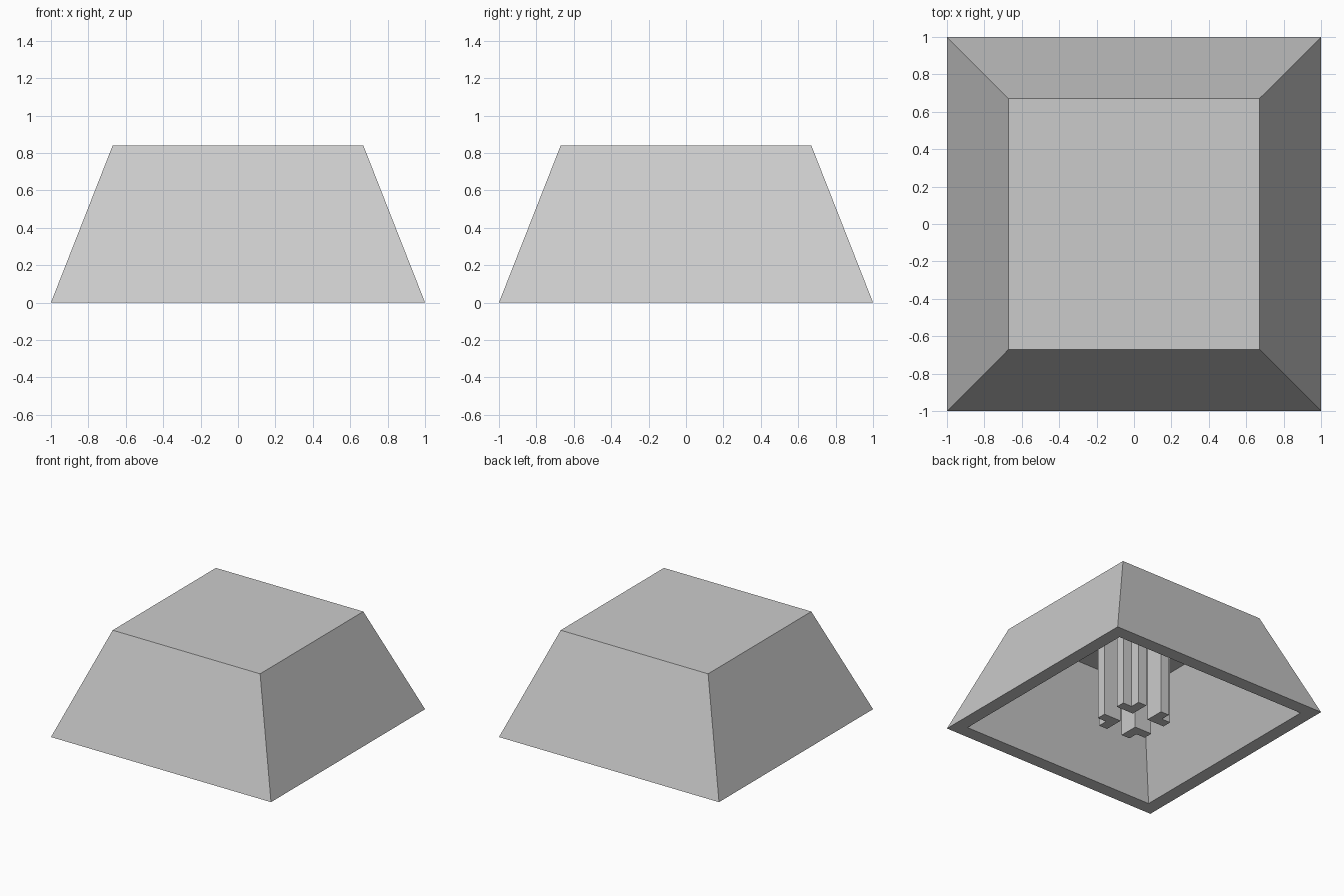
import bpy
import bmesh

cube = bpy.data.objects.get("Cube")
if cube:
    bpy.data.objects.remove(cube, do_unlink=True)

grey = bpy.data.materials.new("light_grey")
grey.use_nodes = True
GREY = (0.6, 0.6, 0.6, 1)
grey.diffuse_color = GREY
grey.node_tree.nodes["Principled BSDF"].inputs["Base Color"].default_value = GREY


def make_object(name, bm):
    bmesh.ops.recalc_face_normals(bm, faces=bm.faces)
    mesh = bpy.data.meshes.new(name)
    bm.to_mesh(mesh)
    bm.free()
    mesh.materials.append(grey)
    obj = bpy.data.objects.new(name, mesh)
    bpy.context.collection.objects.link(obj)
    return obj


def square_ring(bm, half, z):
    corners = ((-1, -1), (1, -1), (1, 1), (-1, 1))
    return [bm.verts.new((x * half, y * half, z)) for x, y in corners]


# Hollow tapered cap: roof, outer walls, bottom rim, inner walls, ceiling
HEIGHT, CEILING = 0.84, 0.757
bm = bmesh.new()
rings = [square_ring(bm, half, z) for half, z in
         ((0.67, HEIGHT), (1.0, 0), (0.89, 0), (0.593, CEILING))]
for upper, lower in zip(rings, rings[1:]):
    for i in range(4):
        j = (i + 1) % 4
        bm.faces.new((upper[i], upper[j], lower[j], lower[i]))
bm.faces.new(rings[0])
bm.faces.new(rings[-1])
make_object("cap_shell", bm)

# Four L-shaped stem posts, each with its corner towards the middle
GAP, WALL, REACH = 0.072, 0.149, 0.23
PROFILE = ((GAP, GAP), (REACH, GAP), (REACH, WALL),
           (WALL, WALL), (WALL, REACH), (GAP, REACH))
for side, sx in (("left", 1), ("right", -1)):
    for end, sy in (("front", -1), ("back", 1)):
        bm = bmesh.new()
        base = bm.faces.new([bm.verts.new((sx * x, sy * y, 0)) for x, y in PROFILE])
        top = bmesh.ops.extrude_face_region(bm, geom=[base], use_keep_orig=True)
        verts = [v for v in top["geom"] if isinstance(v, bmesh.types.BMVert)]
        bmesh.ops.translate(bm, verts=verts, vec=(0, 0, CEILING))
        make_object(f"stem_post_{end}_{side}", bm)
